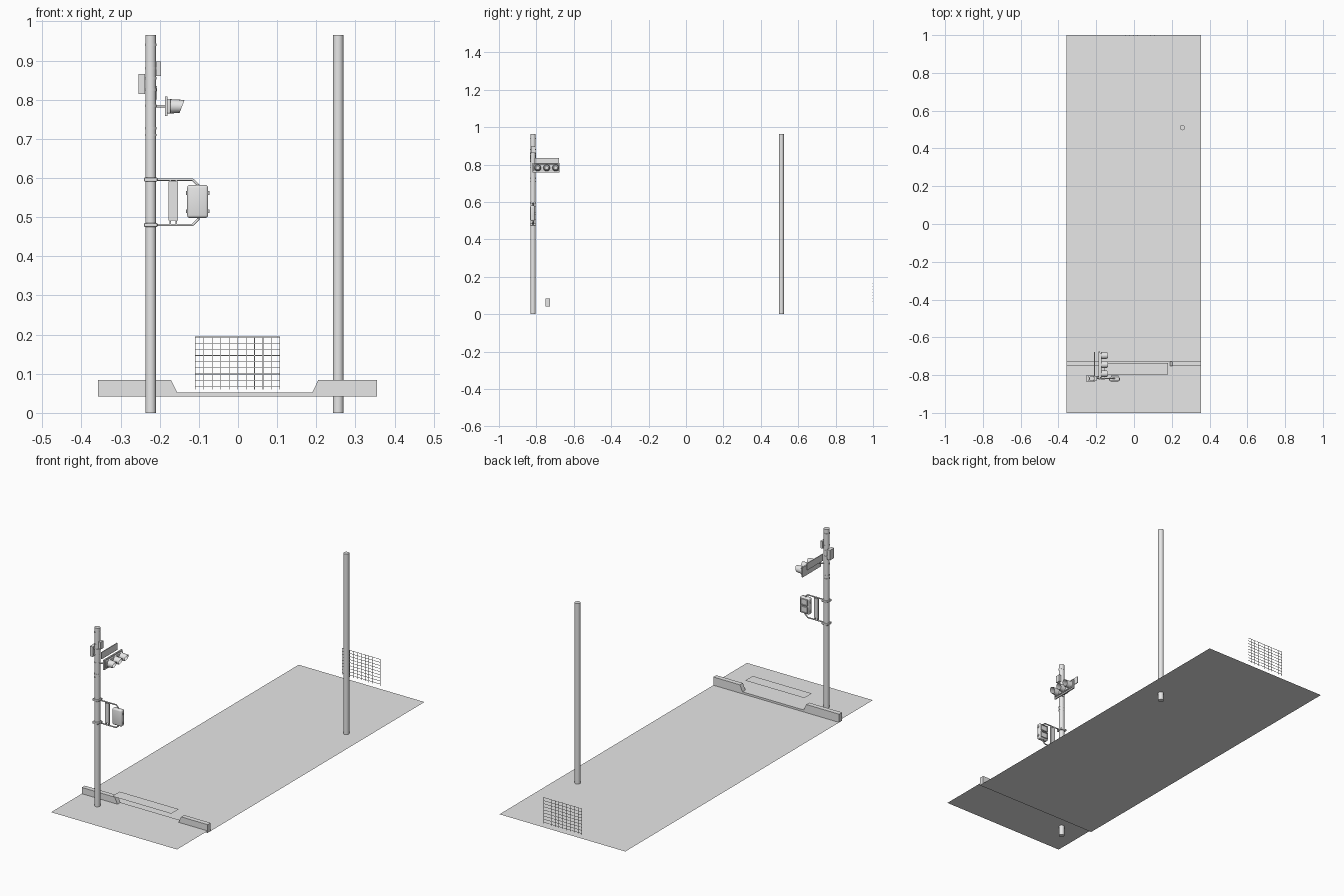
import bpy, bmesh, math
from mathutils import Vector

if "Cube" in bpy.data.objects:
    bpy.data.objects.remove(bpy.data.objects["Cube"])

grey = bpy.data.materials.new("light_grey")
grey.diffuse_color = (0.8, 0.8, 0.8, 1)
grey.use_nodes = True
grey.node_tree.nodes["Principled BSDF"].inputs["Base Color"].default_value = grey.diffuse_color


def finish(name, bm, smooth=False):
    me = bpy.data.meshes.new(name)
    bm.to_mesh(me)
    bm.free()
    me.materials.append(grey)
    ob = bpy.data.objects.new(name, me)
    bpy.context.collection.objects.link(ob)
    if smooth:
        bpy.ops.object.select_all(action='DESELECT')
        ob.select_set(True)
        bpy.context.view_layer.objects.active = ob
        bpy.ops.object.shade_smooth_by_angle(angle=math.radians(40))
    return ob


def add_box(bm, x0, x1, y0, y1, z0, z1):
    r = bmesh.ops.create_cube(bm, size=1)
    for v in r['verts']:
        v.co = Vector(((x0 + x1) / 2 + v.co.x * (x1 - x0),
                       (y0 + y1) / 2 + v.co.y * (y1 - y0),
                       (z0 + z1) / 2 + v.co.z * (z1 - z0)))


def box(name, *dims, bevel=0):
    bm = bmesh.new()
    add_box(bm, *dims)
    if bevel:
        bmesh.ops.bevel(bm, geom=bm.edges[:], offset=bevel, segments=3,
                        profile=0.5, affect='EDGES')
    return finish(name, bm, bevel > 0)


def add_rod(bm, a, b, r1, r2=None, sides=16, caps=True):
    a, b = Vector(a), Vector(b)
    d = b - a
    r = bmesh.ops.create_cone(bm, cap_ends=caps, segments=sides, radius1=r1,
                              radius2=r1 if r2 is None else r2, depth=d.length)
    q = Vector((0, 0, 1)).rotation_difference(d)
    for v in r['verts']:
        v.co = q @ v.co + (a + b) / 2


def rods(name, parts, sides=16):
    bm = bmesh.new()
    for p in parts:
        add_rod(bm, *p, sides=sides)
    return finish(name, bm, True)


def sheet(name, x0, x1, y0, y1, z):
    bm = bmesh.new()
    bm.faces.new([bm.verts.new(p) for p in
                  ((x0, y0, z), (x1, y0, z), (x1, y1, z), (x0, y1, z))])
    return finish(name, bm)


# Ground: pavement, road and the thin strip over the crossing
sheet("pavement", -0.357, 0.355, -1, -0.75, 0.052)
sheet("road", -0.357, 0.355, -0.73, 1, 0.042)
sheet("crossing_strip", -0.155, 0.18, -0.796, -0.735, 0.11)

# Kerb with a dropped middle
profile = [(-.357, .042), (.355, .042), (.355, .084), (.205, .084),
           (.19, .052), (-.155, .052), (-.171, .084), (-.357, .084)]
bm = bmesh.new()
f = bm.faces.new([bm.verts.new((x, -0.752, z)) for x, z in profile])
r = bmesh.ops.extrude_face_region(bm, geom=[f])
for v in r['geom']:
    if isinstance(v, bmesh.types.BMVert):
        v.co.y = -0.728
bmesh.ops.recalc_face_normals(bm, faces=bm.faces[:])
finish("kerb", bm)

# Two poles
PX, PY = -0.223, -0.818
rods("signal_pole", [((PX, PY, 0), (PX, PY, 0.965), 0.0138)])
rods("plain_pole", [((0.256, 0.51, 0), (0.256, 0.51, 0.965), 0.0138)])

# Clamp bands round the signal pole
rods("pole_bands", [((PX, PY, z - 0.003), (PX, PY, z + 0.003), 0.0148)
                    for z in (0.71, 0.727, 0.785, 0.825, 0.855, 0.88, 0.94)])

# Wire fence panel at the far end
bm = bmesh.new()
w = 0.0008
for i in range(11):
    x = -0.109 + i * 0.0216
    add_box(bm, x - w, x + w, 0.9965, 0.998, 0.06, 0.195)
for i in range(9):
    z = 0.194 - i * 0.0158
    add_box(bm, -0.109, 0.107, 0.998, 0.9995, z - w, z + w)
finish("wire_fence", bm)

# Horizontal three-lamp traffic signal
SZ = 0.783
box("signal_backplate", -0.187, -0.180, -0.822, -0.676, 0.758, 0.808)
box("signal_housing", -0.182, -0.172, -0.815, -0.682, 0.765, 0.802, bevel=0.003)
rods("signal_arm", [((PX, PY, SZ), (-0.185, PY + 0.012, SZ), 0.0035)], sides=10)
for i, y in enumerate((-0.697, -0.745, -0.793)):
    bm = bmesh.new()
    # visor: an open tube with its lower front cut away
    for rad, flip in ((0.0185, False), (0.0172, True)):
        n = 16
        back, front = [], []
        for k in range(n):
            a = 2 * math.pi * k / n
            c, s = math.cos(a), math.sin(a)
            back.append(bm.verts.new((-0.174, y + rad * c, SZ + rad * s)))
            front.append(bm.verts.new((-0.143 + 0.006 * s, y + rad * .88 * c,
                                       SZ + rad * .88 * s)))
        for k in range(n):
            q = [back[k], back[(k + 1) % n], front[(k + 1) % n], front[k]]
            bm.faces.new(q[::-1] if flip else q)
    finish("lamp_visor_%d" % (i + 1), bm, True)
    rods("lamp_lens_%d" % (i + 1),
         [((-0.174, y, SZ), (-0.166, y, SZ), 0.0172, 0.010)])

# Blank sign board above the signal
box("sign_board", -0.211, -0.207, -0.806, -0.678, 0.800, 0.835)

# Small control boxes near the pole top
box("left_control_box", -0.254, -0.237, -0.835, -0.802, 0.815, 0.866)
box("right_control_box", -0.209, -0.197, -0.828, -0.805, 0.861, 0.898)

# Pedestrian signal: bent tubes, clamps, side panel and housing
r = 0.0032
for name, z, s in (("upper", 0.596, -1), ("lower", 0.480, 1)):
    rods(name + "_bracket_tube",
         [((PX, PY, z), (-0.115, PY, z), r),
          ((-0.116, PY, z), (-0.102, PY, z + s * 0.014), r),
          ((-0.102, PY, z + s * 0.013), (-0.102, PY, z + s * 0.022), r)], sides=10)
    box(name + "_bracket_clamp", -0.240, -0.206, PY - 0.017, PY + 0.017,
        z - 0.005, z + 0.005, bevel=0.002)
box("side_panel", -0.178, -0.153, PY - 0.004, PY + 0.004, 0.491, 0.591)
bm = bmesh.new()
for x in (-0.173, -0.158):
    for z in (0.480, 0.586):
        add_box(bm, x - 0.002, x + 0.002, PY - 0.005, PY + 0.005, z, z + 0.010)
finish("side_panel_tabs", bm)

box("pedestrian_signal_case", -0.130, -0.076, -0.833, -0.809, 0.498, 0.582,
    bevel=0.007)
bm = bmesh.new()
for x in (-0.131, -0.075):
    for z in (0.515, 0.562):
        add_box(bm, x - 0.002, x + 0.002, -0.825, -0.815, z - 0.005, z + 0.005)
finish("case_latches", bm)

# Raised frames and lens plates on the road-facing side of the case
for name, z0, z1 in (("upper", 0.543, 0.575), ("lower", 0.505, 0.537)):
    bm = bmesh.new()
    for d in ((-.123, -.083, z1 - .003, z1), (-.123, -.083, z0, z0 + .003),
              (-.123, -.120, z0, z1), (-.086, -.083, z0, z1)):
        add_box(bm, d[0], d[1], -0.811, -0.803, d[2], d[3])
    finish(name + "_lens_frame", bm)
    box(name + "_lens", -0.120, -0.086, -0.811, -0.8075, z0 + .003, z1 - .003)
